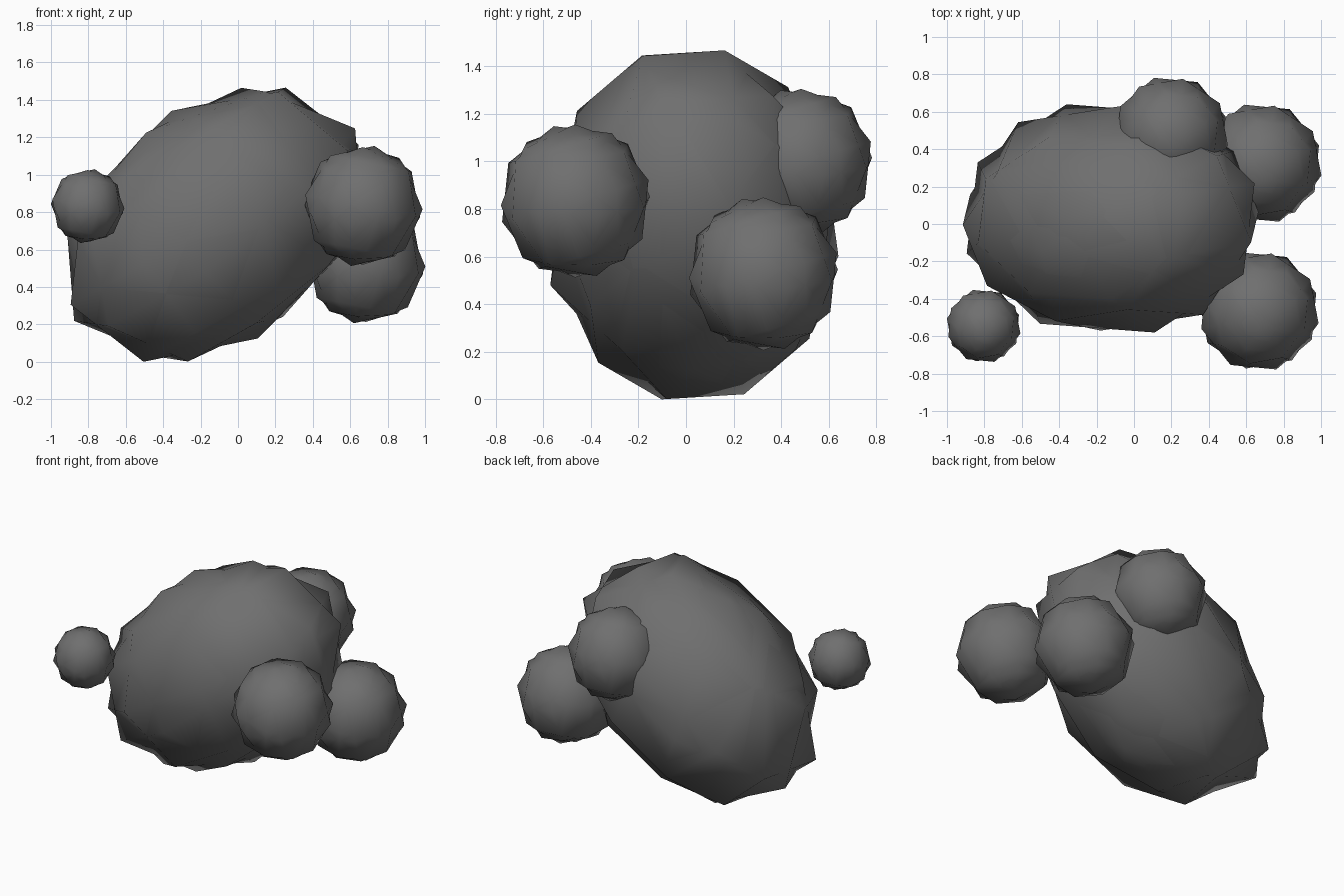
import bpy, bmesh, math
from mathutils import Matrix, Vector

if "Cube" in bpy.data.objects:
    bpy.data.objects.remove(bpy.data.objects["Cube"])

grey = bpy.data.materials.new("dark grey")
grey.diffuse_color = (0.16, 0.16, 0.16, 1)
grey.use_nodes = True
grey.node_tree.nodes["Principled BSDF"].inputs["Base Color"].default_value = grey.diffuse_color


def rot(degrees, axis):
    return Matrix.Rotation(math.radians(degrees), 4, axis)


# The two turned shells that make up every lump
SHELLS = (rot(11, 'Y') @ rot(17, 'Z'), rot(16, 'X') @ rot(-12, 'Z'))


def lump(name, centre, radii, tilt=0.0):
    """Smooth low-poly lump: two overlapping 8 x 4 spheres, stretched along
    local x, which rises above the ground by tilt degrees."""
    bm = bmesh.new()
    for turn in SHELLS:
        m = (Matrix.Translation(centre) @ rot(-tilt, 'Y')
             @ Matrix.Diagonal(Vector((*radii, 1))) @ turn)
        bmesh.ops.create_uvsphere(bm, u_segments=8, v_segments=4, radius=1, matrix=m)
    for f in bm.faces:
        f.smooth = True
    mesh = bpy.data.meshes.new(name)
    bm.to_mesh(mesh)
    bm.free()
    mesh.materials.append(grey)
    ob = bpy.data.objects.new(name, mesh)
    bpy.context.collection.objects.link(ob)
    return ob


# Main tilted egg-shaped body, dropped onto the ground
body = lump("body", (-0.125, 0.03, 0.735), (0.93, 0.638, 0.638), 36.7)
low = min(v.co.z for v in body.data.vertices)
body.data.transform(Matrix.Translation((0, 0, -low)))

# Round lumps around the body
lump("front_right_ball", (0.667, -0.465, 0.833), (0.327,) * 3)
lump("back_right_ball", (0.682, 0.325, 0.527), (0.327,) * 3)
lump("back_ball", (0.197, 0.483, 0.998), (0.312,) * 3)
lump("small_left_ball", (-0.804, -0.545, 0.832), (0.201,) * 3)
